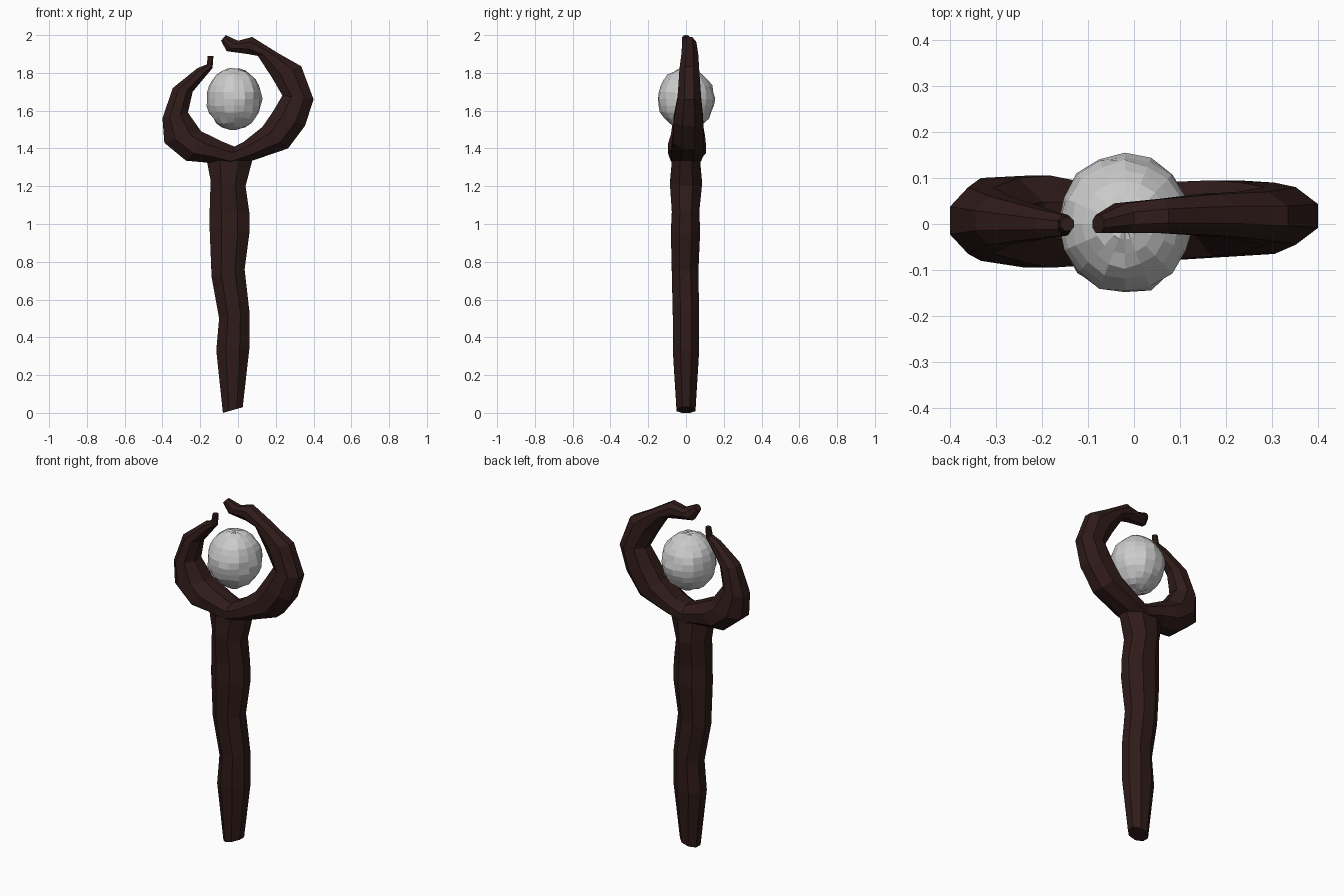
import bpy, bmesh, math, random
from mathutils import Vector

random.seed(4)
wood = bpy.data.materials.new("dark_wood")
wood.diffuse_color = (0.028, 0.011, 0.010, 1)


def loft(name, rings, sides=8):
    """Each ring: point a, point b (x, z) spanning the section, then y min and y max."""
    bm = bmesh.new()
    loops = []
    k = 1 / math.cos(math.pi / sides)
    for ax, az, bx, bz, y0, y1 in rings:
        a, b = Vector((ax, 0, az)), Vector((bx, 0, bz))
        mid, half = (a + b) / 2, (b - a) / 2
        loop = []
        for i in range(sides):
            t = 2 * math.pi * (i + 0.5) / sides
            p = mid + half * math.cos(t) * k
            p.y = (y0 + y1) / 2 + (y1 - y0) / 2 * math.sin(t) * k
            loop.append(bm.verts.new(p))
        loops.append(loop)
    for l0, l1 in zip(loops, loops[1:]):
        for i in range(sides):
            j = (i + 1) % sides
            bm.faces.new((l0[i], l0[j], l1[j], l1[i]))
    bm.faces.new(loops[0])
    bm.faces.new(loops[-1])
    bmesh.ops.recalc_face_normals(bm, faces=bm.faces)
    me = bpy.data.meshes.new(name)
    bm.to_mesh(me)
    bm.free()
    me.materials.append(wood)
    ob = bpy.data.objects.new(name, me)
    bpy.context.collection.objects.link(ob)
    return ob


# Gnarled shaft, bottom to top
loft("staff_shaft", [
    (-0.08, 0.00, 0.025, 0.03, -0.05, 0.05),
    (-0.115, 0.33, 0.06, 0.34, -0.07, 0.07),
    (-0.10, 0.50, 0.06, 0.54, -0.07, 0.07),
    (-0.14, 0.72, 0.035, 0.76, -0.075, 0.065),
    (-0.15, 0.97, 0.06, 0.95, -0.08, 0.075),
    (-0.15, 1.07, 0.06, 1.06, -0.075, 0.07),
    (-0.145, 1.23, 0.04, 1.20, -0.085, 0.085),
    (-0.165, 1.335, 0.075, 1.335, -0.075, 0.075),
])

# Two curled branches forming the claw, left tip to right tip (outer, inner, y range)
loft("staff_claw", [
    (-0.16, 1.89, -0.13, 1.89, -0.015, 0.015),
    (-0.165, 1.845, -0.135, 1.825, -0.025, 0.02),
    (-0.215, 1.825, -0.165, 1.79, -0.03, 0.03),
    (-0.345, 1.72, -0.24, 1.70, -0.045, 0.06),
    (-0.40, 1.56, -0.265, 1.59, -0.065, 0.08),
    (-0.39, 1.43, -0.195, 1.49, -0.08, 0.10),
    (-0.275, 1.335, -0.14, 1.465, -0.095, 0.105),
    (-0.165, 1.325, -0.08, 1.435, -0.09, 0.09),
    (-0.045, 1.30, -0.02, 1.41, -0.08, 0.08),
    (0.075, 1.335, 0.03, 1.435, -0.08, 0.09),
    (0.265, 1.40, 0.13, 1.515, -0.07, 0.095),
    (0.355, 1.52, 0.185, 1.595, -0.065, 0.09),
    (0.40, 1.66, 0.235, 1.68, -0.045, 0.08),
    (0.335, 1.835, 0.18, 1.775, -0.035, 0.07),
    (0.22, 1.90, 0.105, 1.89, -0.025, 0.065),
    (0.075, 1.99, 0.05, 1.90, -0.02, 0.055),
    (0.00, 1.97, -0.06, 1.915, -0.02, 0.045),
    (-0.065, 2.0, -0.09, 1.97, -0.02, 0.02),
])

# Rough faceted orb
bm = bmesh.new()
bmesh.ops.create_uvsphere(bm, u_segments=16, v_segments=14, radius=1)
for v in bm.verts:
    s = random.uniform(0.97, 1.03)
    v.co = Vector((v.co.x * 0.146 * s - 0.02, v.co.y * 0.152 * s, v.co.z * 0.163 * s + 1.662))
me = bpy.data.meshes.new("orb")
bm.to_mesh(me)
bm.free()
bpy.context.collection.objects.link(bpy.data.objects.new("orb", me))
